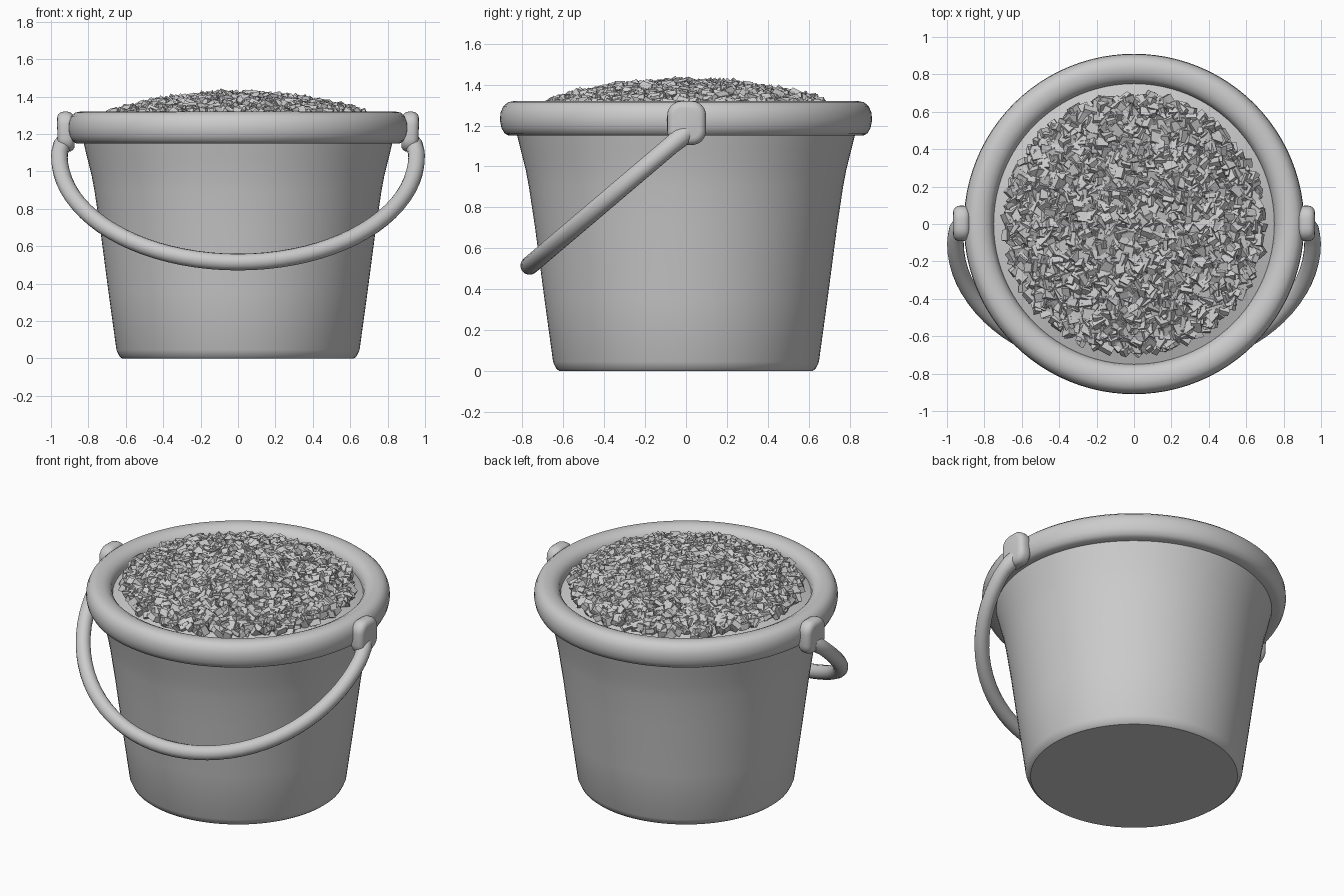
import bpy, bmesh, math, random
from mathutils import Vector, Matrix, Euler

if "Cube" in bpy.data.objects:
    bpy.data.objects.remove(bpy.data.objects["Cube"])

random.seed(4)


def finish(bm, name, angle=35):
    mesh = bpy.data.meshes.new(name)
    bm.to_mesh(mesh)
    bm.free()
    ob = bpy.data.objects.new(name, mesh)
    bpy.context.collection.objects.link(ob)
    if angle:
        bpy.ops.object.select_all(action='DESELECT')
        ob.select_set(True)
        bpy.context.view_layer.objects.active = ob
        bpy.ops.object.shade_smooth_by_angle(angle=math.radians(angle))
    return ob


def lathe(name, profile, segments=96, closed=False):
    """Spin (radius, z) points around the z axis."""
    bm = bmesh.new()
    verts = [bm.verts.new((r, 0, z)) for r, z in profile]
    pairs = list(zip(verts, verts[1:]))
    if closed:
        pairs.append((verts[-1], verts[0]))
    edges = [bm.edges.new(p) for p in pairs]
    bmesh.ops.spin(bm, geom=verts + edges, cent=(0, 0, 0), axis=(0, 0, 1),
                   angle=2 * math.pi, steps=segments)
    bmesh.ops.remove_doubles(bm, verts=bm.verts, dist=1e-4)
    bmesh.ops.recalc_face_normals(bm, faces=bm.faces)
    return finish(bm, name)


# Bucket shell: outer wall, inner wall and floor
lathe("bucket_body", [
    (0, 0), (0.62, 0), (0.635, 0.012), (0.65, 0.045), (0.692, 0.35),
    (0.738, 0.7), (0.768, 0.9), (0.783, 0.98), (0.808, 1.08), (0.83, 1.17),
    (0.80, 1.24), (0.755, 1.24), (0.735, 1.1), (0.66, 0.6), (0.61, 0.05),
    (0, 0.05)])

# Thick rolled rim
lathe("rim", [
    (0.80, 1.15), (0.865, 1.15), (0.888, 1.162), (0.903, 1.19), (0.91, 1.225),
    (0.907, 1.262), (0.893, 1.295), (0.87, 1.314), (0.84, 1.32),
    (0.805, 1.317), (0.775, 1.302), (0.757, 1.28), (0.75, 1.25),
    (0.75, 1.2)], closed=True)

# Bed under the gravel
lathe("gravel_bed", [(0, 1.385), (0.2, 1.375), (0.4, 1.345), (0.6, 1.295),
                     (0.68, 1.265), (0.755, 1.24)])

# Gravel: jittered chips spread in a sunflower pattern over the mound
bm = bmesh.new()
count = 1700
for i in range(count):
    r = 0.68 * math.sqrt((i + 0.5) / count)
    a = i * 2.39996 + random.uniform(-0.05, 0.05)
    z = 1.39 - 0.1 * (r / 0.68) ** 2 + random.uniform(-0.012, 0.012)
    size = [random.uniform(0.045, 0.075), random.uniform(0.04, 0.065),
            random.uniform(0.022, 0.045)]
    rot = Euler((random.gauss(0, 0.5), random.gauss(0, 0.5),
                 random.uniform(0, 6.28))).to_matrix().to_4x4()
    mat = (Matrix.Translation((r * math.cos(a), r * math.sin(a), z)) @ rot
           @ Matrix.Diagonal((*size, 1)))
    chip = bmesh.ops.create_cube(bm, size=1, matrix=mat)["verts"]
    for v in chip:
        v.co += Vector([random.uniform(-0.006, 0.006) for _ in range(3)])
finish(bm, "gravel", angle=None)

# Carry handle: tilted arch hanging towards the front
direction = Vector((0, -0.765, -0.65)).normalized()
pivot = Vector((0, 0, 1.165))
half = [(0.925, 0.0, 1.0), (0.94, 0.04, 1.1), (0.952, 0.09, 1.0)]
half += [(0.955 * math.cos(t), 0.13 + 0.874 * math.sin(t), 1.0)
         for t in (k * math.pi / 40 for k in range(20))]
path = half + [(0, 1.004, 1.0)] + [(-x, s, w) for x, s, w in reversed(half)]
curve = bpy.data.curves.new("handle", 'CURVE')
curve.dimensions = '3D'
curve.bevel_depth = 0.045
curve.bevel_resolution = 5
curve.use_fill_caps = True
spline = curve.splines.new('POLY')
spline.points.add(len(path) - 1)
for p, (x, s, w) in zip(spline.points, path):
    p.co = (*(pivot + direction * s + Vector((x, 0, 0))), 1)
    p.radius = w
    p.tilt = 0
spline.use_smooth = True
bpy.context.collection.objects.link(bpy.data.objects.new("handle", curve))

# Rounded lugs that hold the handle ends on the rim
for side, label in ((-1, "left"), (1, "right")):
    bm = bmesh.new()
    bmesh.ops.create_cube(bm, size=1, matrix=Matrix.Diagonal((0.09, 0.19, 0.215, 1)))
    vertical = [e for e in bm.edges
                if abs(e.verts[0].co.x - e.verts[1].co.x) > 0.05]
    bmesh.ops.bevel(bm, geom=vertical, offset=0.07, segments=6, profile=0.5,
                    affect='EDGES')
    caps = [e for e in bm.edges
            if abs(e.verts[0].co.x - e.verts[1].co.x) < 1e-4]
    bmesh.ops.bevel(bm, geom=caps, offset=0.035, segments=4, profile=0.5,
                    affect='EDGES')
    for v in bm.verts:
        # lean the lower end slightly inwards
        v.co.x -= side * max(0, -v.co.z) * 0.05
    ob = finish(bm, label + "_lug", 50)
    ob.location = (side * 0.922, 0.003, 1.212)
